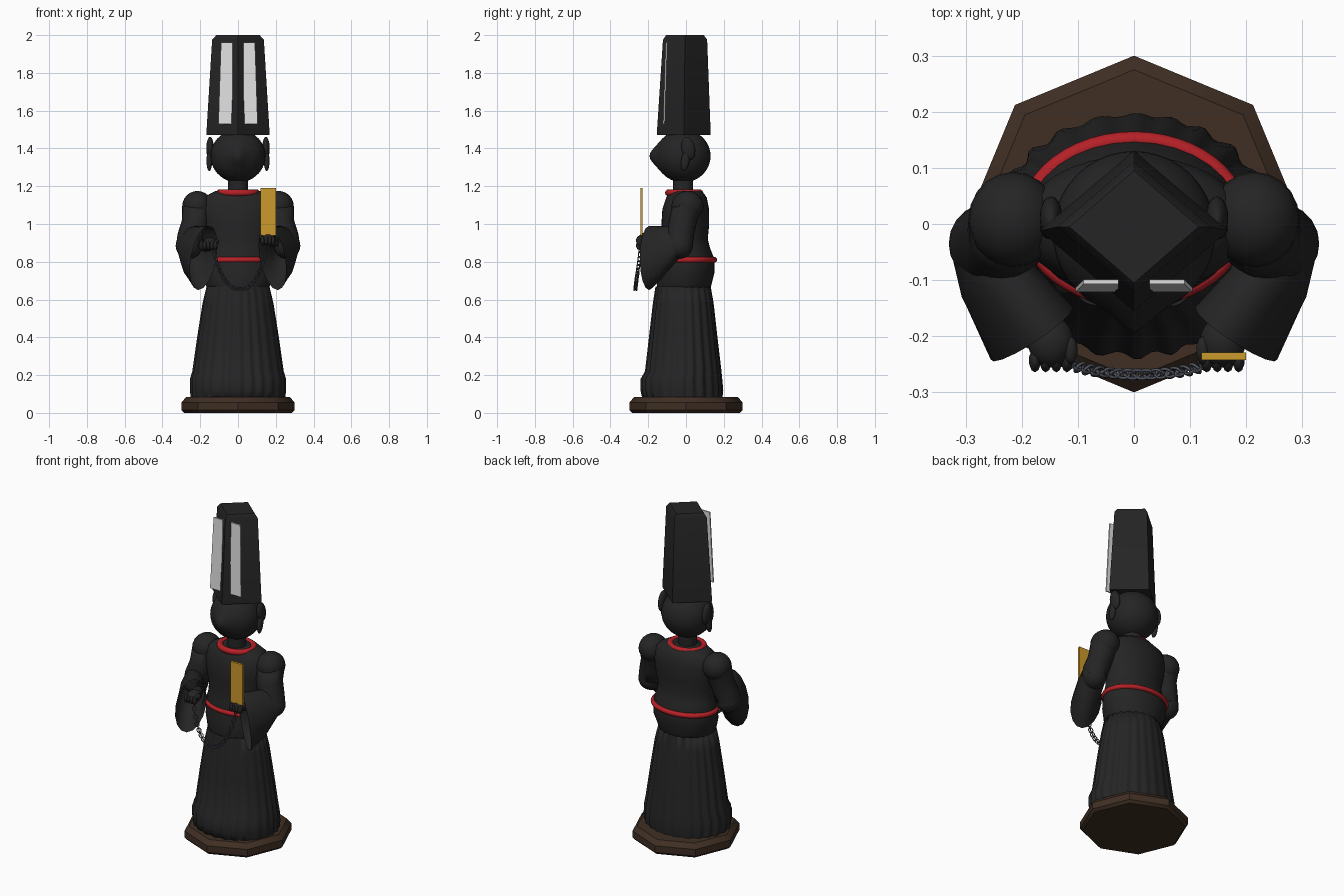
import bpy, bmesh
from math import sin, cos, pi, exp, radians
from mathutils import Vector as V, Matrix, Euler

if bpy.data.objects.get("Cube"):
    bpy.data.objects.remove(bpy.data.objects["Cube"])


def material(name, *rgb):
    m = bpy.data.materials.new(name)
    m.use_nodes = True
    m.diffuse_color = (*rgb, 1)
    bsdf = m.node_tree.nodes["Principled BSDF"]
    bsdf.inputs["Base Color"].default_value = (*rgb, 1)
    bsdf.inputs["Roughness"].default_value = 0.7
    return m


BLACK = material("robe_black", 0.018, 0.018, 0.018)
BROWN = material("base_brown", 0.05, 0.028, 0.017)
RED = material("trim_red", 0.46, 0.015, 0.02)
GOLD = material("tablet_gold", 0.6, 0.32, 0.025)
WHITE = material("band_white", 0.75, 0.75, 0.75)
STEEL = material("chain_steel", 0.08, 0.085, 0.11)


def finish(name, bm, mat, angle=40):
    bmesh.ops.recalc_face_normals(bm, faces=bm.faces)
    me = bpy.data.meshes.new(name)
    bm.to_mesh(me)
    bm.free()
    me.materials.append(mat)
    me.shade_smooth()
    me.set_sharp_from_angle(angle=radians(angle))
    ob = bpy.data.objects.new(name, me)
    bpy.context.collection.objects.link(ob)
    return ob


def loft(name, rings, mat, caps=True, angle=40):
    """Skin a list of point rings."""
    bm = bmesh.new()
    loops = [[bm.verts.new(p) for p in r] for r in rings]
    n = len(loops[0])
    for a, b in zip(loops, loops[1:]):
        for i in range(n):
            j = (i + 1) % n
            bm.faces.new((a[i], a[j], b[j], b[i]))
    if caps:
        bm.faces.new(loops[0])
        bm.faces.new(loops[-1])
    return finish(name, bm, mat, angle)


def ring(center, u, v, n=24):
    c, u, v = V(center), V(u), V(v)
    return [c + u * cos(2 * pi * i / n) + v * sin(2 * pi * i / n) for i in range(n)]


def flat_ring(z, rx, front, back, n=32):
    """Horizontal ellipse between a front and a back depth."""
    return ring((0, (front + back) / 2, z), (rx, 0, 0), (0, (back - front) / 2, 0), n)


def ball(name, loc, size, mat, rot=(0, 0, 0), seg=20):
    bm = bmesh.new()
    mx = Matrix.LocRotScale(V(loc), Euler(rot), V(size))
    bmesh.ops.create_uvsphere(bm, u_segments=seg, v_segments=seg // 2 + 2, radius=1, matrix=mx)
    return finish(name, bm, mat, 80)


def add_torus(bm, mx, rx, ry, r, n=48, m=10):
    loops = []
    for i in range(n):
        a = 2 * pi * i / n
        loops.append([bm.verts.new(mx @ V(((rx + r * cos(2 * pi * k / m)) * cos(a),
                                           (ry + r * cos(2 * pi * k / m)) * sin(a),
                                           r * sin(2 * pi * k / m)))) for k in range(m)])
    for i in range(n):
        a, b = loops[i], loops[(i + 1) % n]
        for k in range(m):
            bm.faces.new((a[k], b[k], b[(k + 1) % m], a[(k + 1) % m]))


def torus(name, loc, rx, ry, r, mat):
    bm = bmesh.new()
    add_torus(bm, Matrix.Translation(loc), rx, ry, r)
    return finish(name, bm, mat, 80)


# Octagonal base
loft("base", [flat_ring(z, r, -r, r, 8) for z, r in
              ((0, 0.285), (0.015, 0.3), (0.055, 0.3), (0.083, 0.275))], BROWN, angle=35)

# Pleated skirt with a fuller hem
skirt = []
for z, rx, f, b, amp in ((0.07, 0.245, -0.225, 0.19, 0.006), (0.12, 0.25, -0.235, 0.195, 0.007),
                         (0.18, 0.25, -0.235, 0.19, 0.006), (0.22, 0.238, -0.212, 0.186, 0.006),
                         (0.4, 0.213, -0.192, 0.165, 0.005), (0.58, 0.185, -0.172, 0.145, 0.004),
                         (0.67, 0.165, -0.16, 0.13, 0.002)):
    pts = flat_ring(z, rx, f, b, 144)
    mid = V((0, (f + b) / 2, z))
    for i, p in enumerate(pts):
        a = 2 * pi * i / 144
        fold = cos(24 * a + 0.6 * sin(5 * a)) * (0.7 + 0.3 * sin(3 * a))
        p += (p - mid).normalized() * amp * fold
    skirt.append(pts)
loft("skirt", skirt, BLACK, angle=80)

# Torso, from the gathered waist to the shoulders
loft("torso", [flat_ring(*p) for p in (
    (0.64, 0.155, -0.15, 0.125), (0.68, 0.172, -0.155, 0.135), (0.74, 0.192, -0.15, 0.15),
    (0.81, 0.195, -0.14, 0.152), (0.87, 0.178, -0.13, 0.128), (0.92, 0.172, -0.125, 0.115),
    (1.0, 0.19, -0.13, 0.123), (1.08, 0.2, -0.125, 0.122), (1.14, 0.185, -0.105, 0.11),
    (1.175, 0.12, -0.085, 0.085))], BLACK, angle=80)
torus("belt", (0, 0.008, 0.81), 0.19, 0.142, 0.015, RED)
torus("collar", (0, -0.01, 1.165), 0.098, 0.083, 0.018, RED)
loft("neck", [flat_ring(z, 0.053, -0.068, 0.038) for z in (1.15, 1.26)], BLACK)

# Head with a pointed nose
head = ball("head", (0, -0.015, 1.36), (0.145, 0.145, 0.14), BLACK, seg=40)
for v in head.data.vertices:
    if v.co.y < -0.05:
        v.co.y -= 0.034 * exp(-(v.co.x / 0.035) ** 2 - ((v.co.z - 1.36) / 0.05) ** 2)

# Tall four-sided hat and its two hanging bands
loft("hat", [ring((0, y, z), (rx, 0, 0), (0, ry, 0), 4) for z, rx, ry, y in (
    (1.47, 0.168, 0.143, -0.012), (1.975, 0.137, 0.117, -0.005), (2.0, 0.115, 0.1, -0.005))],
    BLACK, angle=30)
for s, side in ((1, "left"), (-1, "right")):
    loft("hat_band_" + side, [[(s * 0.028, y, z), (s * w, y, z), (s * w, y + 0.008, z),
                               (s * 0.028, y + 0.008, z)] for z, w, y in
                              ((1.53, 0.104, -0.121), (1.96, 0.09, -0.107))], WHITE)

    # Ear with a lobe
    ball("ear_" + side, (s * 0.148, 0.012, 1.4), (0.02, 0.036, 0.062), BLACK, (0.2, 0, 0))
    ball("ear_lobe_" + side, (s * 0.152, -0.004, 1.335), (0.015, 0.022, 0.055), BLACK, (-0.15, 0, 0))

    # Shoulder, upper arm and elbow
    ball("shoulder_" + side, (s * 0.215, 0.008, 1.095), (0.08, 0.085, 0.08), BLACK)
    loft("upper_arm_" + side, [ring((s * x, y, z), (r, 0, 0), (0, r, 0)) for x, y, z, r in (
        (0.215, 0.008, 1.1, 0.08), (0.222, -0.015, 1.02, 0.075), (0.245, -0.03, 0.95, 0.074),
        (0.26, -0.035, 0.88, 0.07))], BLACK, angle=80)
    ball("elbow_" + side, (s * 0.26, -0.035, 0.885), (0.07, 0.072, 0.07), BLACK)

    # Wide open sleeve hanging from the forearm
    loft("sleeve_" + side, [ring((s * x, y, z), (s * ux, uy, 0), (s * vx, vy, vz), 16)
                            for x, y, z, ux, uy, vx, vy, vz in (
        (0.26, -0.03, 0.885, 0.066, -0.02, 0, 0.01, 0.068),
        (0.237, -0.11, 0.845, 0.07, -0.02, 0, 0.03, 0.145),
        (0.182, -0.195, 0.82, 0.068, -0.05, -0.028, 0, 0.17))], BLACK, caps=False, angle=60)

    # Wrist, palm and curled fingers
    hx, hz = (0.158, 0.92) if s > 0 else (0.148, 0.895)
    ball("wrist_" + side, (s * (hx + 0.02), -0.16, hz - 0.01), (0.032, 0.075, 0.032), BLACK, (0, 0, s * -0.4))
    ball("palm_" + side, (s * hx, -0.21, hz), (0.041, 0.046, 0.035), BLACK)
    for k in range(4):
        ball(f"finger_{side}_{k + 1}", (s * hx + (k - 1.5) * 0.019, -0.243, hz - 0.008),
             (0.011, 0.022, 0.026), BLACK, seg=10)
    ball("thumb_" + side, (s * (hx - 0.035), -0.225, hz + 0.012), (0.013, 0.026, 0.014), BLACK, seg=10)

# Gold tablet held upright
loft("tablet", [[(0.12, -0.242, z), (0.2, -0.242, z), (0.2, -0.229, z), (0.12, -0.229, z)]
                for z in (0.94, 1.19)], GOLD)

# Chain sagging between the hands
bm = bmesh.new()
links = 38
for i in range(links):
    t = 2 * i / (links - 1) - 1
    sag = 1 - abs(t) ** 2.2
    pos = V((0.01 + 0.145 * t * (1 + 0.15 * sag), -0.238 - 0.03 * sag, 0.89 - 0.235 * sag))
    slope = 0.235 * 2.2 * abs(t) ** 1.2 * (1 if t > 0 else -1)
    tangent = V((0.145, 0, slope)).normalized()
    turn = Matrix.Rotation(pi / 4 + (i % 2) * pi / 2, 4, 'X')
    mx = Matrix.Translation(pos) @ tangent.to_track_quat('X', 'Z').to_matrix().to_4x4() @ turn
    add_torus(bm, mx, 0.014, 0.011, 0.0028, 14, 6)
finish("chain", bm, STEEL, 80)
